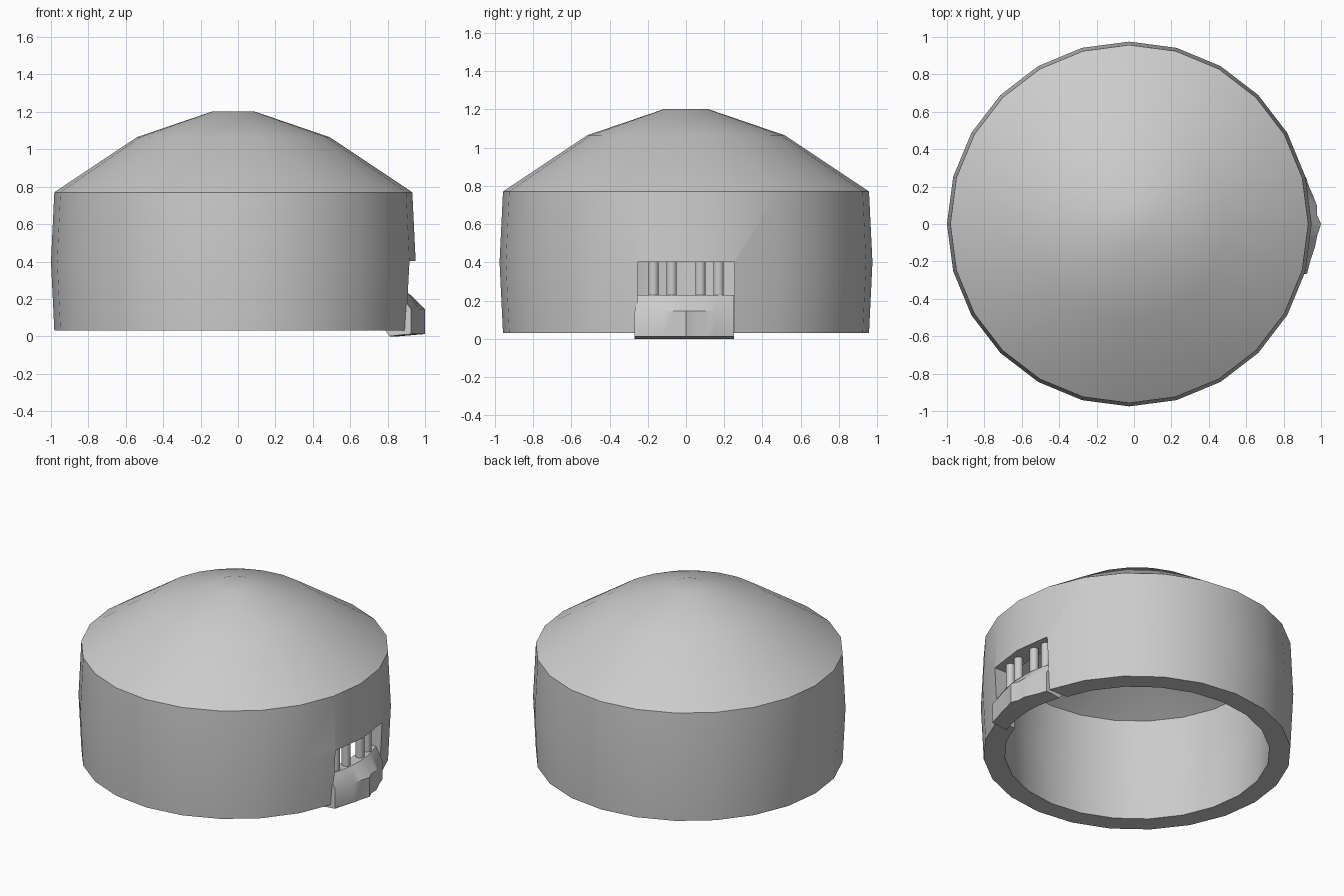
import bpy, bmesh, math

if "Cube" in bpy.data.objects:
    bpy.data.objects.remove(bpy.data.objects["Cube"])

CX = -0.025      # axis of the dome
SIDES = 24


def finish(bm, name, angle=40):
    bmesh.ops.recalc_face_normals(bm, faces=bm.faces)
    me = bpy.data.meshes.new(name)
    bm.to_mesh(me)
    bm.free()
    ob = bpy.data.objects.new(name, me)
    bpy.context.collection.objects.link(ob)
    return smooth(ob, angle)


def smooth(ob, angle=40):
    bpy.ops.object.select_all(action='DESELECT')
    ob.select_set(True)
    bpy.context.view_layer.objects.active = ob
    bpy.ops.object.shade_smooth_by_angle(angle=math.radians(angle))
    return ob


def loft(bm, rings, closed=True):
    # Bridge consecutive rings and cap the first and last
    loops = [[bm.verts.new(p) for p in ring] for ring in rings]
    n = len(loops[0])
    for a, b in zip(loops, loops[1:]):
        for i in range(n):
            j = (i + 1) % n
            bm.faces.new((a[i], a[j], b[j], b[i]))
    bm.faces.new(loops[0])
    bm.faces.new(loops[-1])


def circle(r, z, x=CX, y=0.0, n=SIDES):
    return [(x + r * math.cos(2 * math.pi * i / n),
             y + r * math.sin(2 * math.pi * i / n), z) for i in range(n)]


# Hollow dome: inner ceiling, inner wall, rim, outer wall, roof
profile = [(0.09, 1.08), (0.455, 0.96), (0.83, 0.735), (0.845, 0.40), (0.825, 0.03),
           (0.957, 0.03), (0.975, 0.40), (0.957, 0.77), (0.515, 1.065), (0.11, 1.203)]
bm = bmesh.new()
loft(bm, [circle(r, z) for r, z in profile])
dome = finish(bm, "dome_shell")

# Window notch cut through the right wall
bpy.ops.mesh.primitive_cube_add(size=1, location=(0.9, 0, 0.15))
cutter = bpy.context.object
cutter.name = "window_cutter"
cutter.scale = (0.6, 0.505, 0.505)
cutter.hide_render = True
mod = dome.modifiers.new("window", 'BOOLEAN')
mod.operation = 'DIFFERENCE'
mod.solver = 'EXACT'
mod.object = cutter
bpy.context.view_layer.update()
bpy.ops.object.select_all(action='DESELECT')
dome.select_set(True)
bpy.context.view_layer.objects.active = dome
bpy.ops.object.modifier_apply(modifier=mod.name)
bpy.data.objects.remove(cutter)
smooth(dome)

# Sill: wavy outline below the window, with a sloping top
outline = [(-0.268, 0.925), (-0.2, 0.942), (-0.12, 0.968), (-0.06, 0.98), (0.0, 1.0),
           (0.05, 0.978), (0.1, 0.978), (0.15, 0.958), (0.2, 0.935), (0.25, 0.92)]
bm = bmesh.new()
rings = []
for y, out in outline:
    yt = max(y, -0.252)
    back = 0.87 - 0.7 * y * y
    rings.append([(back - 0.03, y, 0.03), (back - 0.01, y, 0.0), (out - 0.05, y, 0.008),
                  (out, y, 0.012), (out, y, 0.145),
                  (back + 0.045, yt, 0.228), (back - 0.03, yt, 0.228)])
loft(bm, rings)
finish(bm, "window_sill", 35)

# Four upright bars
for k, y in enumerate((-0.17, -0.075, 0.075, 0.17)):
    x = 0.877 - 0.6 * y * y
    bm = bmesh.new()
    loft(bm, [circle(0.028, z, x, y, 10) for z in (0.2, 0.42)])
    finish(bm, f"window_bar_{k + 1}")
